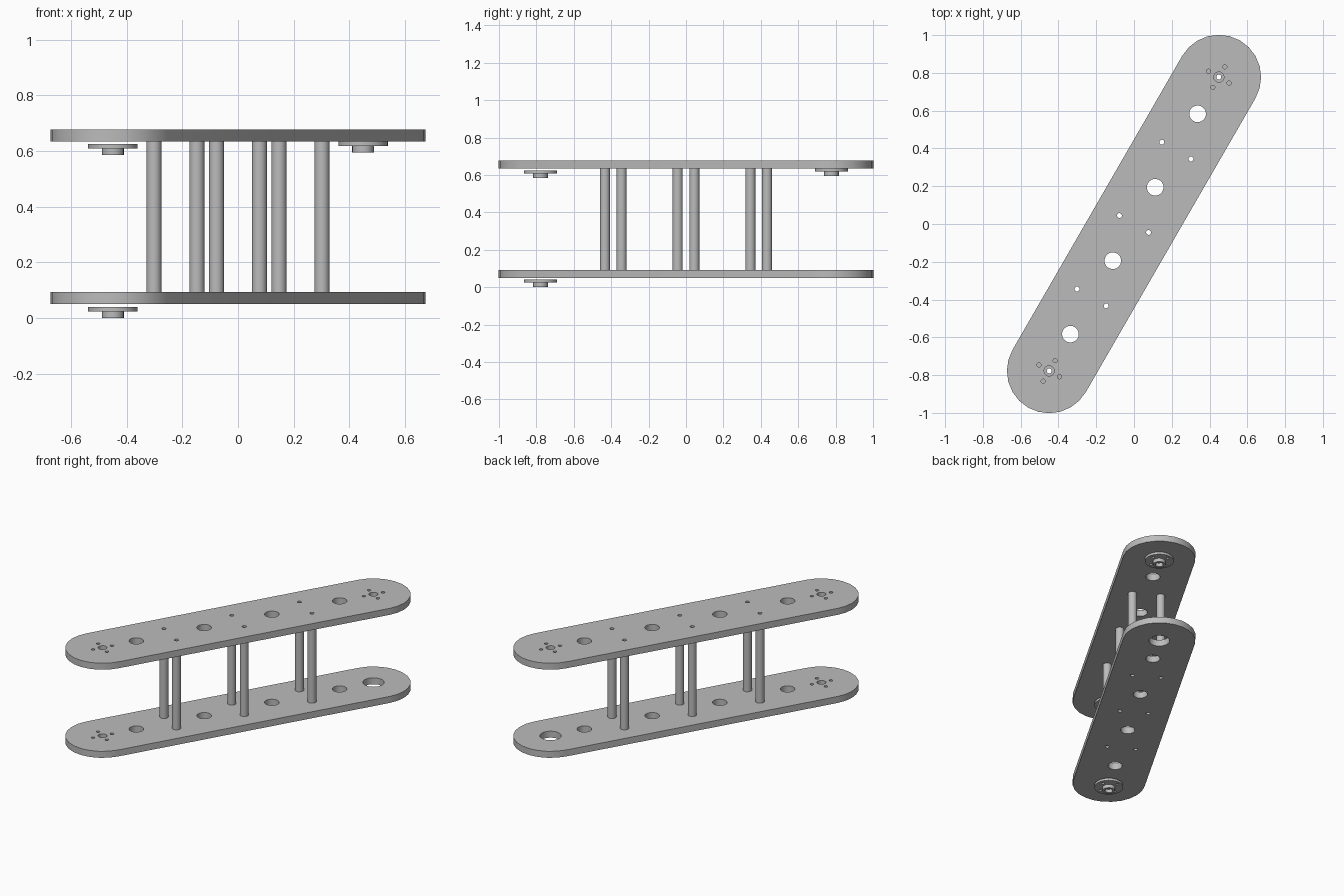
import bpy, bmesh
from math import cos, sin, pi, radians

if "Cube" in bpy.data.objects:
    bpy.data.objects.remove(bpy.data.objects["Cube"])

grey = bpy.data.materials.new("plain grey")
grey.use_nodes = True
grey.diffuse_color = (0.5, 0.5, 0.5, 1)
grey.node_tree.nodes["Principled BSDF"].inputs["Base Color"].default_value = (0.5, 0.5, 0.5, 1)

TILT = radians(60)      # direction of the link seen from above
REACH = 0.898           # centre to each joint
END_R = 0.224           # rounded end radius


def place(u, v):
    """Turn along-link and across-link distances into x, y."""
    return u * cos(TILT) - v * sin(TILT), u * sin(TILT) + v * cos(TILT)


def circle(u, v, r, n=24):
    steps = [2 * pi * i / n for i in range(n)]
    return [place(u + r * cos(a), v + r * sin(a)) for a in steps]


def bolt_circle(u, turn, r):
    angles = [turn + k * pi / 2 for k in range(4)]
    return [circle(u + 0.063 * cos(a), 0.063 * sin(a), r, 16) for a in angles]


def stadium(n=12):
    points = []
    for side in (1, -1):
        for i in range(n + 1):
            a = pi * i / n - pi / 2
            points.append(place(side * (REACH + END_R * cos(a)), side * END_R * sin(a)))
    return points


def slab(name, loops, bottom, top):
    """Solid between two heights; inner loops become through holes."""
    curve = bpy.data.curves.new(name, "CURVE")
    curve.dimensions = "2D"
    curve.fill_mode = "BOTH"
    curve.extrude = (top - bottom) / 2
    for loop in loops:
        spline = curve.splines.new("POLY")
        spline.points.add(len(loop) - 1)
        for point, (x, y) in zip(spline.points, loop):
            point.co = (x, y, 0, 1)
        spline.use_cyclic_u = True
    helper = bpy.data.objects.new(name + " outline", curve)
    bpy.context.collection.objects.link(helper)
    graph = bpy.context.evaluated_depsgraph_get()
    mesh = bpy.data.meshes.new_from_object(helper.evaluated_get(graph))
    bpy.data.objects.remove(helper)

    bm = bmesh.new()
    bm.from_mesh(mesh)
    bmesh.ops.remove_doubles(bm, verts=bm.verts, dist=0.0001)
    bmesh.ops.recalc_face_normals(bm, faces=bm.faces)
    bmesh.ops.translate(bm, verts=bm.verts, vec=(0, 0, (top + bottom) / 2))
    bm.to_mesh(mesh)
    bm.free()
    mesh.materials.clear()
    mesh.materials.append(grey)
    obj = bpy.data.objects.new(name, mesh)
    bpy.context.collection.objects.link(obj)
    bpy.ops.object.select_all(action="DESELECT")
    obj.select_set(True)
    bpy.context.view_layer.objects.active = obj
    bpy.ops.object.shade_smooth_by_angle(angle=radians(30))
    return obj


def horn(name, u, top):
    """Round flange with a short socketed hub under it."""
    slab(name + "_flange", [circle(u, 0, 0.089, 32), circle(u, 0, 0.013)]
         + bolt_circle(u, pi / 4, 0.009), top - 0.016, top)
    slab(name + "_hub", [circle(u, 0, 0.039), circle(u, 0, 0.024)], top - 0.04, top - 0.016)


# Hole pattern shared by both plates
posts = [(u, v) for u in (-REACH / 2, 0, REACH / 2) for v in (-0.089, 0.089)]
shared = [stadium()]
shared += [circle(k * REACH / 4, 0, 0.044, 32) for k in (-3, -1, 1, 3)]
shared += [circle(u, v, 0.013, 16) for u, v in posts]
near_mount = [circle(-REACH, 0, 0.027)] + bolt_circle(-REACH, 0, 0.011)
far_mount = [circle(REACH, 0, 0.027)] + bolt_circle(REACH, 0, 0.011)

# Plates
slab("lower_plate", shared + near_mount + [circle(REACH, 0, 0.064, 32)], 0.05, 0.093)
slab("upper_plate", shared + near_mount + far_mount, 0.634, 0.677)

# Hollow posts between the plates
for i, (u, v) in enumerate(posts):
    slab(f"spacer_post_{i + 1}", [circle(u, v, 0.027), circle(u, v, 0.013, 16)], 0.093, 0.634)

# Drive horns under the joints
horn("lower_near_horn", -REACH, 0.04)
horn("upper_near_horn", -REACH, 0.625)
horn("upper_far_horn", REACH, 0.634)
